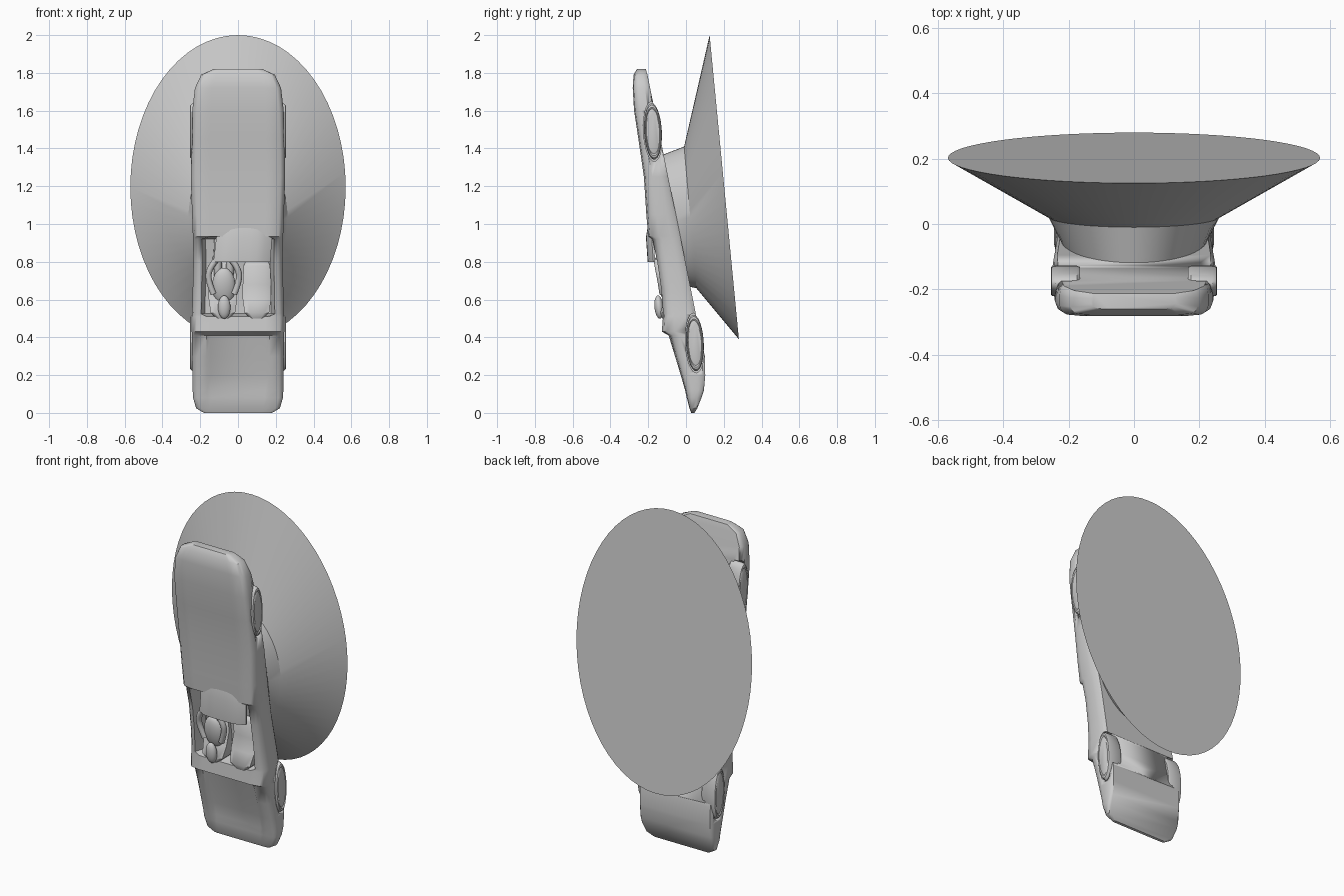
import bpy, bmesh
from math import sin, cos, pi, radians
from mathutils import Matrix, Vector

if "Cube" in bpy.data.objects:
    bpy.data.objects.remove(bpy.data.objects["Cube"])


def loft(name, rings, angle=35):
    """Join closed rings of equal length into a capped, smooth-shaded solid."""
    bm = bmesh.new()
    vr = [[bm.verts.new(p) for p in r] for r in rings]
    n = len(rings[0])
    for a, b in zip(vr, vr[1:]):
        for i in range(n):
            bm.faces.new((a[i], a[(i + 1) % n], b[(i + 1) % n], b[i]))
    bm.faces.new(vr[0][::-1])
    bm.faces.new(vr[-1])
    bmesh.ops.recalc_face_normals(bm, faces=bm.faces)
    me = bpy.data.meshes.new(name)
    bm.to_mesh(me)
    bm.free()
    ob = bpy.data.objects.new(name, me)
    bpy.context.collection.objects.link(ob)
    smooth(ob, angle)
    return ob


def smooth(ob, angle=35):
    bpy.ops.object.select_all(action='DESELECT')
    ob.select_set(True)
    bpy.context.view_layer.objects.active = ob
    bpy.ops.object.shade_smooth_by_angle(angle=radians(angle))


def ball(name, loc, size, rot=0.0):
    bpy.ops.mesh.primitive_uv_sphere_add(segments=24, ring_count=14, location=loc, rotation=(rot, 0, 0))
    ob = bpy.context.object
    ob.name = name
    ob.scale = size
    bpy.ops.object.shade_smooth()
    return ob


def tube(name, pts, r):
    cu = bpy.data.curves.new(name, 'CURVE')
    cu.dimensions = '3D'
    cu.bevel_depth = r
    cu.use_fill_caps = True
    sp = cu.splines.new('NURBS')
    sp.points.add(len(pts) - 1)
    for p, c in zip(sp.points, pts):
        p.co = (*c, 1)
    sp.use_endpoint_u = True
    sp.order_u = 3
    ob = bpy.data.objects.new(name, cu)
    bpy.context.collection.objects.link(ob)


# Flared stand: ellipses given by their top and bottom (y, z) and half width
def ellipse(top, bottom, w, n=64):
    t, b = Vector((0, *top)), Vector((0, *bottom))
    c, u = (t + b) / 2, (t - b) / 2
    return [c + u * cos(2 * pi * i / n) + Vector((w * sin(2 * pi * i / n), 0, 0)) for i in range(n)]


loft("flared_stand", [ellipse((.125, 2), (.28, .39), .57),
                      ellipse((-.01, 1.41), (.055, .66), .262),
                      ellipse((-.14, 1.36), (.01, .67), .215)], 30)

# Car body: z, half width, top y, underside y, depth of the central recess
stations = [
    (0, .18, .028, .045, 0), (.025, .222, .018, .06, 0), (.08, .238, .004, .082, 0),
    (.12, .24, -.005, .095, .01), (.2, .242, -.028, .102, .012), (.3, .243, -.058, .1, .014),
    (.41, .244, -.092, .075, .014), (.43, .245, -.128, .071, 0), (.51, .245, -.122, .055, 0),
    (.525, .243, -.121, .052, .07), (.65, .24, -.13, .027, .08), (.8, .236, -.152, -.003, .08),
    (.92, .238, -.178, -.027, .08), (.935, .239, -.2, -.03, 0), (1.05, .243, -.21, -.053, 0),
    (1.25, .25, -.223, -.095, 0), (1.45, .247, -.252, -.135, 0), (1.6, .242, -.275, -.165, 0),
    (1.72, .228, -.282, -.19, 0), (1.79, .195, -.278, -.204, 0), (1.82, .13, -.26, -.213, 0)]


def section(z, w, yt, yb, dip):
    d = yb - yt
    inner = .6 if dip < .05 else .72
    half = [(inner * w, yt + dip), (inner * w + .02, yt), (.9 * w, yt + .05 * d), (.965 * w, yt + .14 * d),
            (w, yt + .34 * d), (w, yt + .7 * d), (.985 * w, yt + .9 * d), (.94 * w, yb)]
    return [(x, y, z) for x, y in half] + [(-x, y, z) for x, y in half[::-1]]


body = loft("car_body", [section(*s) for s in stations], 40)


# Wheels (flattened discs) with wells cut into the body
def disc(name, y, z, side, profile):
    m = Matrix.Translation((0, y, z)) @ Matrix.Rotation(.05, 4, 'X')
    return loft(name, [[m @ Vector((side * x, .047 * s * cos(2 * pi * i / 36), .149 * s * sin(2 * pi * i / 36)))
                        for i in range(36)] for x, s in profile])


for place, y, z in (("front", -.175, 1.49), ("rear", .047, .37)):
    for side, tag in ((1, "right"), (-1, "left")):
        disc(f"{place}_{tag}_wheel", y, z, side,
             [(.165, .9), (.175, 1), (.24, 1), (.252, .94), (.255, .86), (.25, .8), (.253, .74)])
        cutter = disc(f"{place}_{tag}_well_cutter", y, z, side, [(.19, 1.06), (.3, 1.06)])
        cutter.hide_render = True
        cutter.hide_set(True)
        mod = body.modifiers.new("wheel_well", 'BOOLEAN')
        mod.operation = 'DIFFERENCE'
        mod.object = cutter

# Windshield: thin bowed plate leaning over the cockpit
rows = []
for z, y, x0, x1 in ((1.0, -.2, -.1, .17), (.93, -.212, -.115, .18), (.8, -.203, -.13, .172)):
    xs = [x0 + (x1 - x0) * i / 8 for i in range(9)]
    bow = [.03 * (2 * i / 8 - 1) ** 4 for i in range(9)]
    rows.append([(x, y + b, z) for x, b in zip(xs, bow)] +
                [(x, y + b + .01, z) for x, b in zip(xs[::-1], bow[::-1])])
loft("windshield", rows)


# Seats
def seat(name, x):
    outline = ((.5, .035, -.115), (.53, .065, -.125), (.6, .075, -.1), (.68, .075, -.075), (.78, .07, -.085), (.8, .06, -.07))
    loft(name, [[(x - w, -.03, z), (x - w, y, z), (x - .6 * w, y - .012, z), (x + .6 * w, y - .012, z),
                 (x + w, y, z), (x + w, -.03, z)] for z, w, y in outline], 50)


seat("passenger_seat", .1)
seat("driver_seat", -.08)

# Driver and steering wheel
ball("driver_head", (-.073, -.143, .56), (.033, .024, .062), .1)
ball("driver_torso", (-.075, -.11, .67), (.062, .035, .1), .2)
for side in (-1, 1):
    sx = -.075 + .055 * side
    tube("driver_arm", [(sx, -.125, .63), (sx + .03 * side, -.135, .7), (sx + .02 * side, -.15, .77),
                        (sx - .015 * side, -.155, .81)], .016)
    tube("driver_leg", [(-.075 + .03 * side, -.1, .72), (-.075 + .035 * side, -.125, .8),
                        (-.075 + .03 * side, -.115, .92)], .022)
bpy.ops.mesh.primitive_torus_add(major_radius=.055, minor_radius=.007, major_segments=32, minor_segments=8,
                                 location=(-.075, -.15, .82), rotation=(.5, 0, 0))
wheel = bpy.context.object
wheel.name = "steering_wheel"
wheel.scale = (1, .6, 1)
smooth(wheel)
